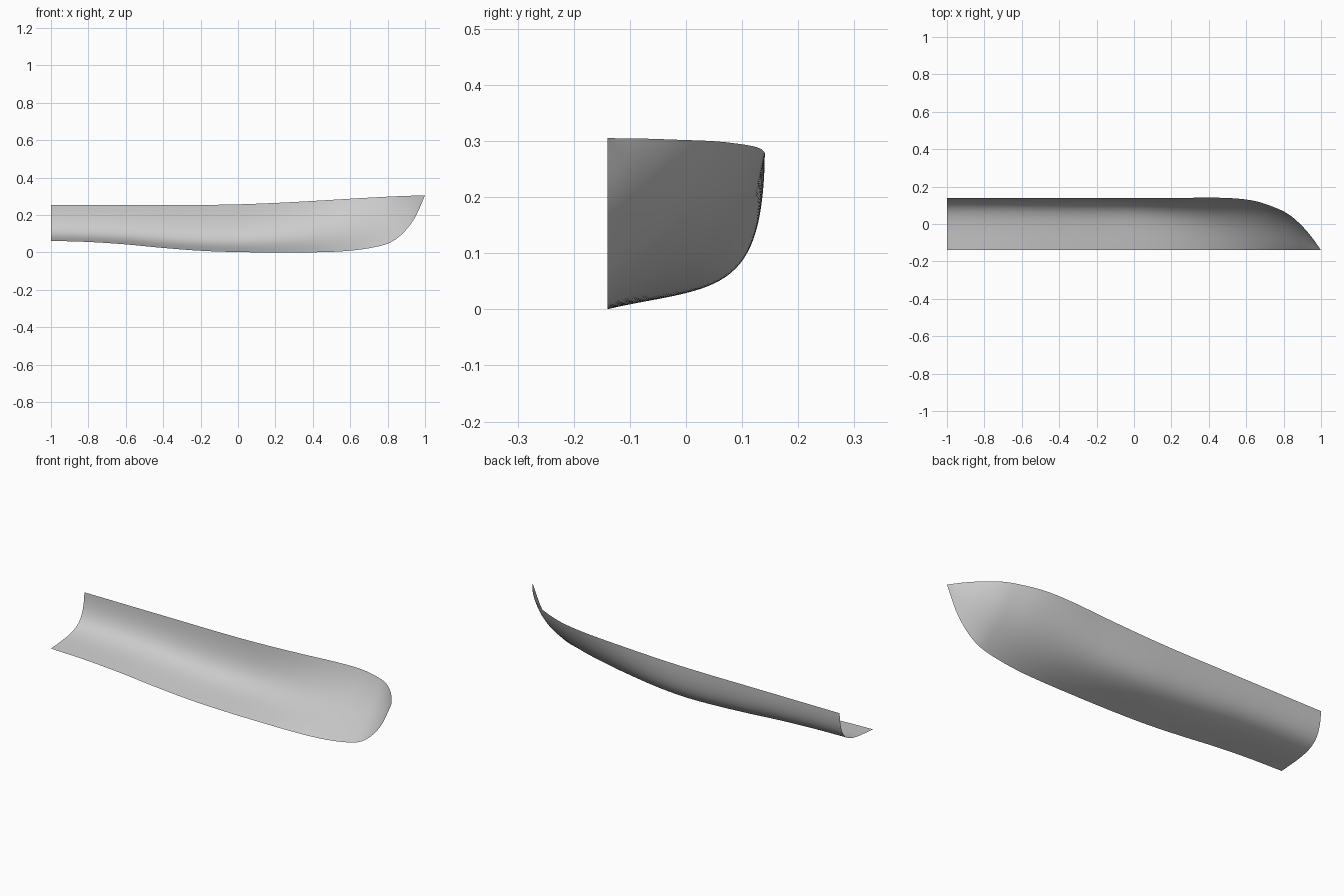
import bpy
import bmesh
import math
from mathutils import Vector

cube = bpy.data.objects.get("Cube")
if cube:
    bpy.data.objects.remove(cube, do_unlink=True)

CENTRE_Y = -0.14
STATIONS, RIBS = 90, 28

# Hull lines: x, keel height, deck edge y, deck edge height
LINES = [
    (-1.0, 0.062, 0.14, 0.254),
    (-0.8, 0.056, 0.14, 0.254),
    (-0.6, 0.043, 0.14, 0.254),
    (-0.4, 0.024, 0.14, 0.254),
    (-0.2, 0.009, 0.14, 0.254),
    (0.0, 0.002, 0.14, 0.257),
    (0.25, 0.0, 0.14, 0.267),
    (0.5, 0.003, 0.139, 0.281),
    (0.65, 0.015, 0.122, 0.290),
    (0.78, 0.040, 0.077, 0.297),
    (0.84, 0.068, 0.042, 0.300),
    (0.9, 0.122, -0.012, 0.302),
    (0.95, 0.193, -0.070, 0.304),
    (1.0, 0.305, CENTRE_Y, 0.305),
]


def slope(i, k):
    a, b = LINES[max(i - 1, 0)], LINES[min(i + 1, len(LINES) - 1)]
    return (b[k] - a[k]) / (b[0] - a[0])


def line_at(x, k):
    """Smooth cubic through the hull lines."""
    i = 0
    while i < len(LINES) - 2 and x > LINES[i + 1][0]:
        i += 1
    a, b = LINES[i], LINES[i + 1]
    d = b[0] - a[0]
    t = (x - a[0]) / d
    s = 1 - t
    return (a[k] * s * s * (1 + 2 * t) + b[k] * t * t * (1 + 2 * s)
            + d * t * s * (slope(i, k) * s - slope(i + 1, k) * t))


def blend(x, start, end):
    t = min(max((x - start) / (end - start), 0), 1)
    return t * t * (3 - 2 * t)


def section(x, t):
    """Rib from keel to deck: flat aft, round amidships, V-shaped at the bow."""
    aft, bow = blend(x, 0.1, -1.0), blend(x, -0.1, 0.9)
    p1 = Vector((0.7, 0.14)).lerp(Vector((0.7, 0.08)), aft).lerp(Vector((0.3, 0.25)), bow)
    p2 = Vector((0.97, 0.1)).lerp(Vector((0.97, 0.07)), aft).lerp(Vector((0.75, 0.5)), bow)
    s = 1 - t
    return 3 * s * s * t * p1 + 3 * s * t * t * p2 + t ** 3 * Vector((1, 1))


# Half hull shell
bm = bmesh.new()
rows = []
for i in range(STATIONS + 1):
    x = -1 + 2 * math.sin(math.pi / 2 * i / STATIONS)
    keel, deck_y, deck_z = (line_at(x, k) for k in (1, 2, 3))
    row = []
    for j in range(RIBS + 1):
        p = section(x, j / RIBS)
        row.append(bm.verts.new((x, CENTRE_Y + p.x * (deck_y - CENTRE_Y),
                                 keel + p.y * (deck_z - keel))))
    rows.append(row)
for r0, r1 in zip(rows, rows[1:]):
    for j in range(RIBS):
        bm.faces.new((r0[j], r0[j + 1], r1[j + 1], r1[j]))
bmesh.ops.remove_doubles(bm, verts=bm.verts, dist=0.00005)

mesh = bpy.data.meshes.new("half_hull")
bm.to_mesh(mesh)
bm.free()
hull = bpy.data.objects.new("half_hull", mesh)
bpy.context.collection.objects.link(hull)

# Plain grey paint
grey = bpy.data.materials.new("light_grey")
grey.use_nodes = True
grey.diffuse_color = (0.6, 0.6, 0.6, 1)
grey.node_tree.nodes["Principled BSDF"].inputs["Base Color"].default_value = grey.diffuse_color
mesh.materials.append(grey)
mesh.shade_smooth()
